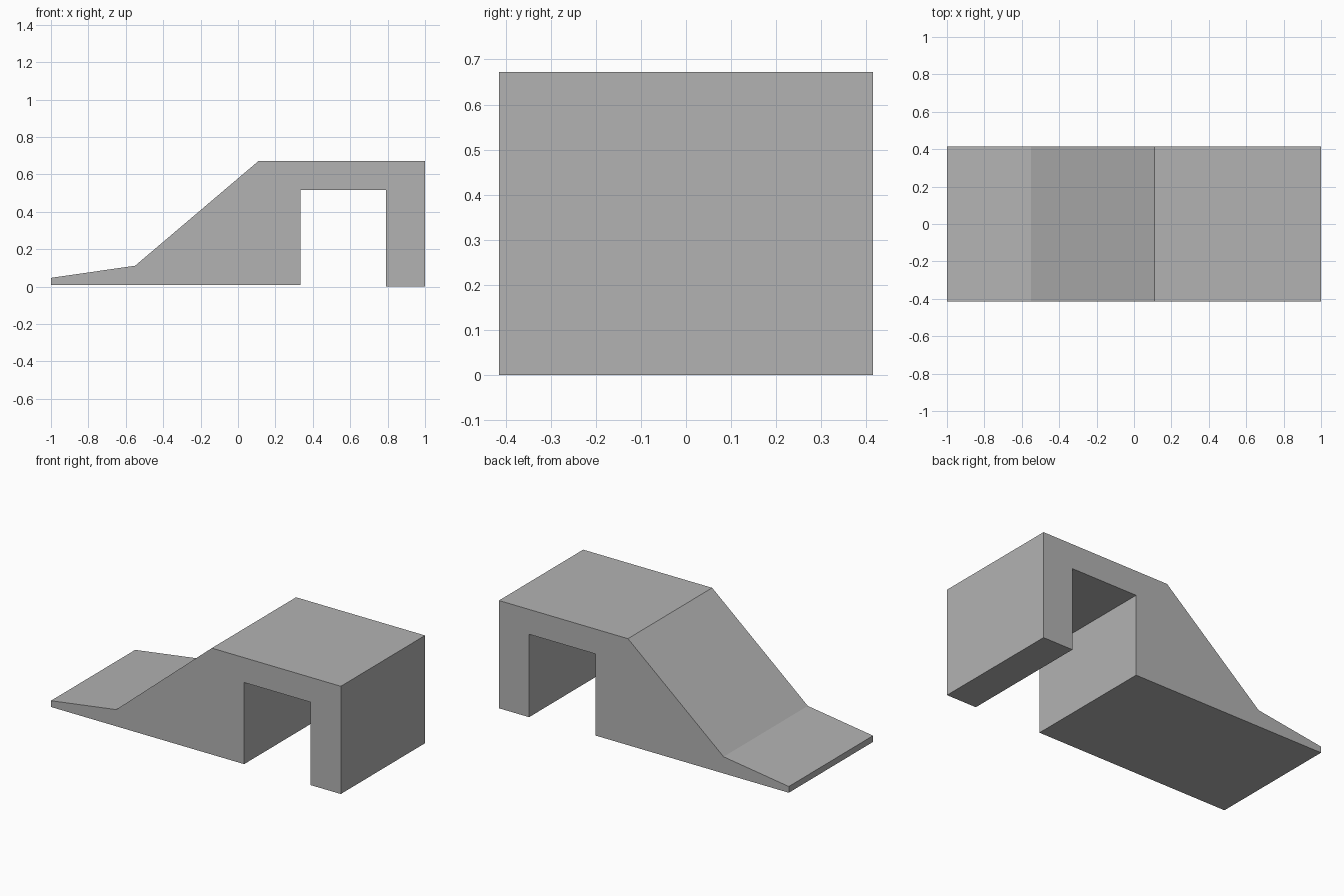
import bpy
import bmesh

cube = bpy.data.objects.get("Cube")
if cube:
    bpy.data.objects.remove(cube, do_unlink=True)

HALF_WIDTH = 0.415

# Single matte grey
grey = bpy.data.materials.new("plain_grey")
grey.use_nodes = True
colour = (0.45, 0.45, 0.45, 1)
grey.diffuse_color = colour
grey.node_tree.nodes["Principled BSDF"].inputs["Base Color"].default_value = colour


def extrude_profile(name, points):
    """Sweep a side profile (x, z) across the full width."""
    bm = bmesh.new()
    face = bm.faces.new([bm.verts.new((x, -HALF_WIDTH, z)) for x, z in points])
    swept = bmesh.ops.extrude_face_region(bm, geom=[face])["geom"]
    verts = [v for v in swept if isinstance(v, bmesh.types.BMVert)]
    bmesh.ops.translate(bm, verts=verts, vec=(0, 2 * HALF_WIDTH, 0))
    bmesh.ops.recalc_face_normals(bm, faces=bm.faces)
    mesh = bpy.data.meshes.new(name)
    bm.to_mesh(mesh)
    bm.free()
    mesh.materials.append(grey)
    obj = bpy.data.objects.new(name, mesh)
    bpy.context.collection.objects.link(obj)
    return obj


# Ramp with a shallow toe, steep slope, flat deck and an open passage below
extrude_profile("ramp_with_passage", [
    (-1, 0.008), (0.333, 0.008),              # ramp underside
    (0.333, 0.517), (0.792, 0.517),           # passage
    (0.792, 0), (1, 0),                       # end leg
    (1, 0.672), (0.11, 0.672),                # deck
    (-0.55, 0.112), (-1, 0.047),              # slope and toe
])
